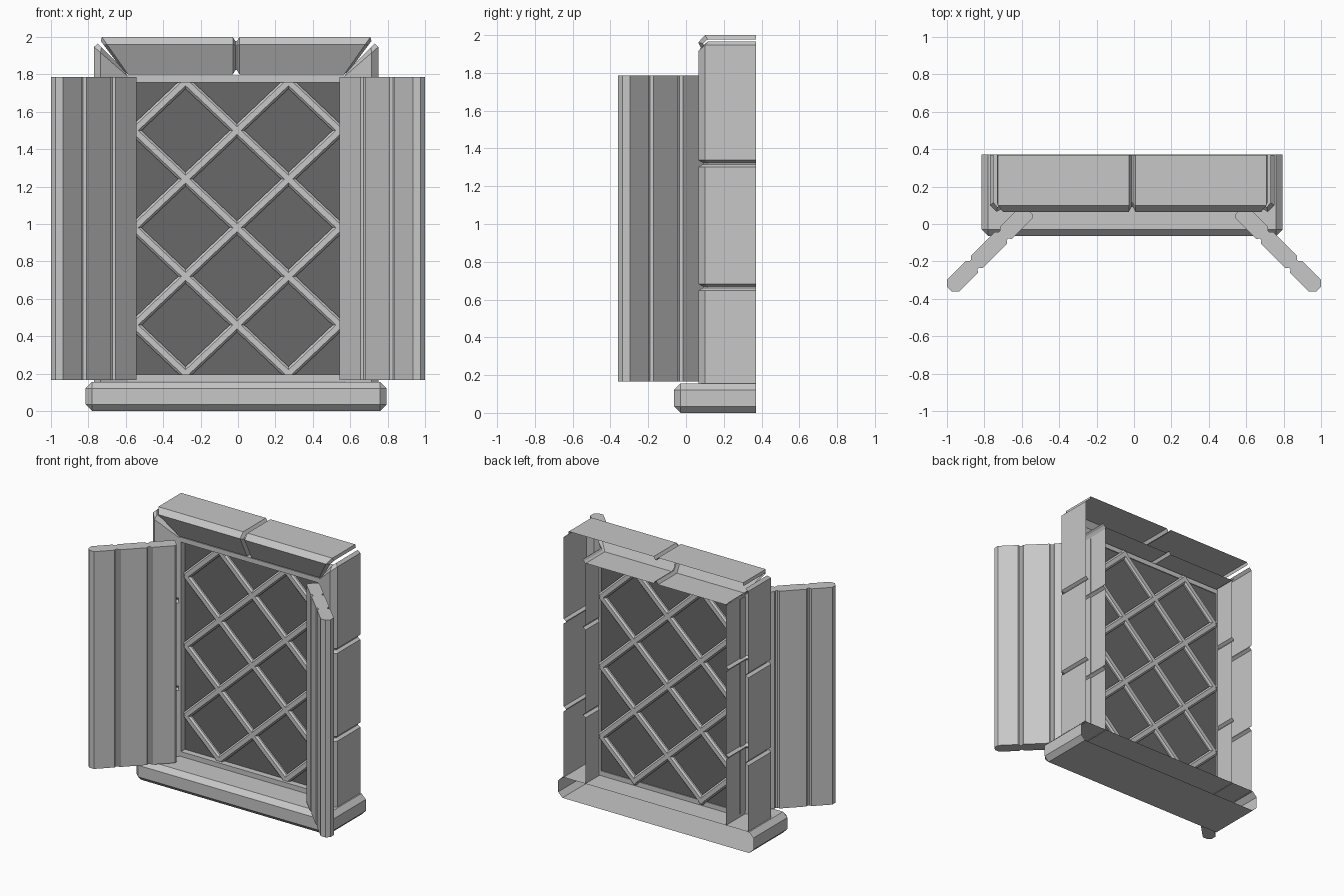
import bpy, bmesh, math
from mathutils import Vector, Matrix

cube = bpy.data.objects.get("Cube")
if cube:
    bpy.data.objects.remove(cube, do_unlink=True)


def make_material(name, value):
    mat = bpy.data.materials.new(name)
    mat.use_nodes = True
    color = (value, value, value, 1)
    mat.diffuse_color = color
    mat.node_tree.nodes["Principled BSDF"].inputs["Base Color"].default_value = color
    return mat


stone = make_material("light grey", 0.57)
glass = make_material("dark grey", 0.14)


def finish(bm, name, mat=stone):
    bmesh.ops.recalc_face_normals(bm, faces=bm.faces)
    mesh = bpy.data.meshes.new(name)
    bm.to_mesh(mesh)
    bm.free()
    mesh.materials.append(mat)
    obj = bpy.data.objects.new(name, mesh)
    bpy.context.collection.objects.link(obj)
    return obj


def add_box(bm, center, size, turn=0):
    mat = (Matrix.Translation(center) @ Matrix.Rotation(turn, 4, "Y")
           @ Matrix.Diagonal((*size, 1)))
    return bmesh.ops.create_cube(bm, size=1, matrix=mat)


# Stone section: outward distance from the opening, and depth; open at the back
FULL = [(0, .37), (0, .145), (.145, .065), (.18, .10), (.18, .37)]
JOINT = [(.02, .37), (.02, .16), (.14, .09), (.16, .115), (.16, .37)]
MIDDLE = -.01


def loft(name, stations, place, widen=1):
    """Stations are (position, mitre slope, is_joint)."""
    bm = bmesh.new()
    rows = []
    for pos, slope, joint in stations:
        rows.append([bm.verts.new(place(pos + slope * u * widen, u * widen, y))
                     for u, y in (JOINT if joint else FULL)])
    for a, b in zip(rows, rows[1:]):
        for i in range(len(a) - 1):
            bm.faces.new((a[i], a[i + 1], b[i + 1], b[i]))
    return finish(bm, name)


def groove(p):
    return [(p - .018, 0, False), (p - .004, 0, True),
            (p + .004, 0, True), (p + .018, 0, False)]


# Side stones with two joints and a mitred top
jamb = [(.15, 0, False), *groove(.665), *groove(1.32),
        (1.79, .87, False), (1.805, 1, True)]
for side, label in ((1, "left"), (-1, "right")):
    loft(label + "_jamb", jamb,
         lambda t, u, y, s=side: (MIDDLE + s * (.58 + u), y, t))

# Top stones with a middle joint and mitred ends
lintel = [(-.59, -.75, True), (-.578, -.7, False), *groove(0),
          (.578, .7, False), (.59, .75, True)]
loft("lintel", lintel, lambda t, u, y: (MIDDLE + t, y, 1.8 + u), 1.11)

# Sill: chamfered everywhere but the open back
bm = bmesh.new()
add_box(bm, (MIDDLE, .153, .078), (1.61, .435, .156))
back = max(bm.faces, key=lambda f: f.calc_center_median().y)
edges = [e for e in bm.edges if e not in back.edges[:]]
bmesh.ops.delete(bm, geom=[back], context="FACES_ONLY")
bmesh.ops.bevel(bm, geom=edges, offset=.035, segments=1, affect="EDGES")
finish(bm, "sill")

# Inner window frame
bm = bmesh.new()
for z in (.177, 1.775):
    add_box(bm, (MIDDLE, .18, z), (1.16, .06, .036))
for x in (-.575, .575):
    add_box(bm, (MIDDLE + x, .18, .98), (.02, .06, 1.6))
finish(bm, "inner_frame")

# Diagonal lattice bars with chamfered edges, clipped to the opening
DEPTH = .2
bm = bmesh.new()
slope = .945
for way in (1, -1):
    for i in range(5):
        c = -.06 + .52 * i
        x0, x1 = max(-.56, (.18 - c) / slope), min(.56, (1.78 - c) / slope)
        mid = (x0 + x1) / 2
        add_box(bm, (MIDDLE / 2 + way * mid, DEPTH, c + slope * mid),
                ((x1 - x0) * math.hypot(1, slope), .056, .054),
                -way * math.atan(slope))
bmesh.ops.bevel(bm, geom=bm.edges[:], offset=.012, segments=1, affect="EDGES")
finish(bm, "lattice")

# Glass sheet
bm = bmesh.new()
add_box(bm, (MIDDLE, DEPTH, .977), (1.15, .008, 1.58))
finish(bm, "glass_pane", glass)

# Plank shutters swung open at 45 degrees, grooved on both faces
T = .09
section = [(.015, 0)]
for g in (.19, .41):
    section += [(g - .018, 0), (g - .006, .014), (g + .006, .014), (g + .018, 0)]
section += [(.57, 0), (.598, .028)]
section += [(s, T - t) for s, t in reversed(section)]
section += [(0, T - .015), (0, .015)]
along, across = Vector((1, -1)).normalized(), Vector((1, 1)).normalized()
for side, label in ((1, "left"), (-1, "right")):
    bm = bmesh.new()
    ring = []
    for s, t in section:
        p = Vector((.532, .042)) + along * s + across * t
        ring.append(bm.verts.new((side * p.x, p.y, .165)))
    face = bm.faces.new(ring)
    top = bmesh.ops.extrude_face_region(bm, geom=[face])["geom"]
    bmesh.ops.translate(bm, vec=(0, 0, 1.62),
                        verts=[v for v in top if isinstance(v, bmesh.types.BMVert)])
    finish(bm, label + "_shutter")
